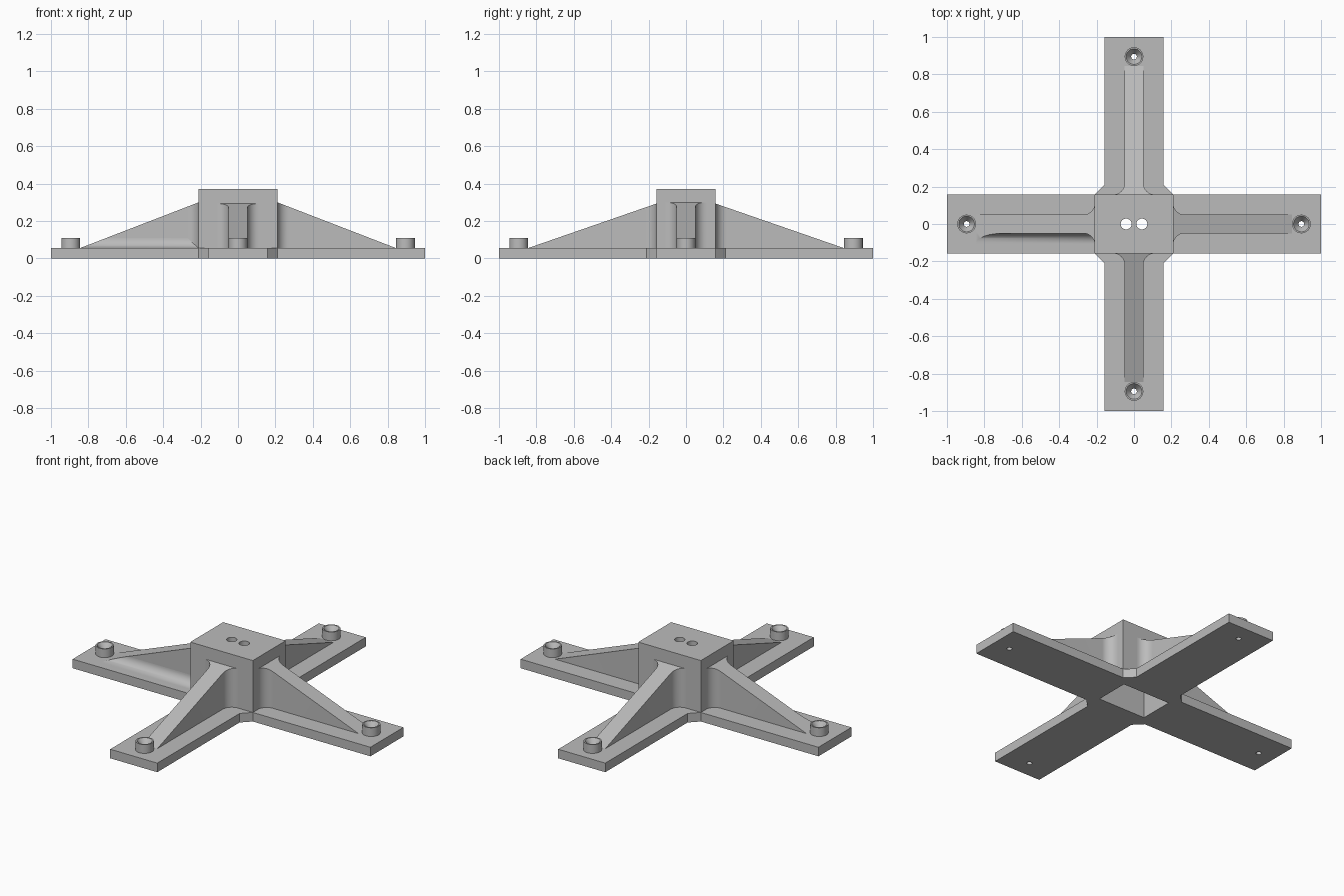
import bpy, bmesh, math
from mathutils import Matrix

if "Cube" in bpy.data.objects:
    bpy.data.objects.remove(bpy.data.objects["Cube"])

grey = bpy.data.materials.new("plain_grey")
grey.use_nodes = True
COLOUR = (0.5, 0.5, 0.5, 1)
grey.diffuse_color = COLOUR
grey.node_tree.nodes["Principled BSDF"].inputs["Base Color"].default_value = COLOUR

ARM, HALF, PLATE = 1.0, 0.158, 0.055      # arm length, half width, plate thickness
HUB_X, HUB_Y, HUB_TOP = 0.21, 0.158, 0.37
RIB, FILLET, RIB_END = 0.05, 0.06, 0.845
BOSS_AT = 0.895


def finish(name, bm, smooth=True):
    """Turn a bmesh into a named grey object."""
    bmesh.ops.recalc_face_normals(bm, faces=bm.faces)
    mesh = bpy.data.meshes.new(name)
    bm.to_mesh(mesh)
    bm.free()
    mesh.materials.append(grey)
    ob = bpy.data.objects.new(name, mesh)
    bpy.context.collection.objects.link(ob)
    if smooth:
        bpy.ops.object.select_all(action='DESELECT')
        ob.select_set(True)
        bpy.context.view_layer.objects.active = ob
        bpy.ops.object.shade_smooth_by_angle(angle=math.radians(35))
    return ob


def prism(outline, bottom, top):
    """Extrude a plan outline; top is a function of the point."""
    bm = bmesh.new()
    low = [bm.verts.new((x, y, bottom)) for x, y in outline]
    high = [bm.verts.new((x, y, top(x))) for x, y in outline]
    bm.faces.new(low)
    bm.faces.new(high)
    for i in range(len(low)):
        j = (i + 1) % len(low)
        bm.faces.new((low[i], low[j], high[j], high[i]))
    return bm


def rectangle(hx, hy):
    return [(-hx, -hy), (hx, -hy), (hx, hy), (-hx, hy)]


def circle(x, y, r, n=32):
    return [(x + r * math.cos(i * math.tau / n), y + r * math.sin(i * math.tau / n)) for i in range(n)]


def cut(ob, outline, bottom, top):
    """Cut a straight hole and remove the cutter."""
    cutter = finish("cutter", prism(outline, bottom, lambda x: top), False)
    cutter.hide_render = True
    mod = ob.modifiers.new("cut", 'BOOLEAN')
    mod.operation, mod.object, mod.solver = 'DIFFERENCE', cutter, 'EXACT'
    bpy.context.view_layer.objects.active = ob
    bpy.ops.object.modifier_apply(modifier=mod.name)
    bpy.data.objects.remove(cutter)


# Cross plate with chamfered inner corners
outline = []
for k in range(4):
    c, s = round(math.cos(k * math.pi / 2)), round(math.sin(k * math.pi / 2))
    for x, y in ((HUB_X, -HALF), (ARM, -HALF), (ARM, HALF), (HUB_X, HALF)):
        outline.append((c * x - s * y, s * x + c * y))
plate = finish("cross_plate", prism(outline, 0, lambda x: PLATE))

# Hollow hub with two holes through its roof
hub = finish("hub", prism(rectangle(HUB_X, HUB_Y), 0.02, lambda x: HUB_TOP))
for part in (plate, hub):
    cut(part, rectangle(0.16, 0.105), -0.1, 0.32)
for x in (-0.042, 0.042):
    cut(hub, circle(x, 0, 0.029), 0.25, 0.5)

# Sloped ribs flaring into the hub, and a countersunk boss on each arm
for k, side in enumerate(("left", "back", "right", "front")):
    turn = Matrix.Rotation(k * math.pi / 2, 4, 'Z')
    start, peak = (HUB_X, 0.30) if k % 2 == 0 else (HUB_Y, 0.293)
    slope = (peak - PLATE) / (RIB_END - start)

    def rib_top(x):
        return PLATE + slope * (RIB_END - x)

    flare = []
    for i in range(13):
        a = i * math.pi / 24
        flare.append((start + FILLET * (1 - math.cos(a)), RIB + FILLET * (1 - math.sin(a))))
    half = flare + [(RIB_END, RIB)]
    bm = prism(half + [(x, -y) for x, y in reversed(half)], 0.04, rib_top)
    bm.transform(turn)
    finish(side + "_rib", bm)

    # Rounded foot along the front of the right rib
    if side == "right":
        r = 0.055
        arc = [(RIB - 0.01, 0.04), (RIB - 0.01, PLATE + r)]
        for i in range(13):
            a = i * math.pi / 24
            arc.append((RIB + r * (1 - math.cos(a)), PLATE + r * (1 - math.sin(a))))
        arc.append((RIB + r, 0.04))
        bm = bmesh.new()
        face = bm.faces.new([bm.verts.new((start, y, z)) for y, z in arc])
        new = bmesh.ops.extrude_face_region(bm, geom=[face])["geom"]
        bmesh.ops.translate(bm, vec=(RIB_END - start, 0, 0),
                            verts=[v for v in new if isinstance(v, bmesh.types.BMVert)])
        bmesh.ops.bisect_plane(bm, geom=bm.verts[:] + bm.edges[:] + bm.faces[:],
                               plane_co=(RIB_END, 0, PLATE), plane_no=(slope, 0, 1),
                               clear_outer=True)
        bmesh.ops.holes_fill(bm, edges=[e for e in bm.edges if e.is_boundary])
        bm.transform(turn)
        finish("right_rib_foot", bm)

    # Turned boss: outer wall, rim, countersink, bore
    profile = [(0.05, 0.04), (0.05, 0.108), (0.042, 0.108), (0.015, 0.07), (0.015, 0.04)]
    bm = bmesh.new()
    rings = [[bm.verts.new((x, y, z)) for x, y in circle(BOSS_AT, 0, r)] for r, z in profile]
    for a, b in zip(rings, rings[1:] + rings[:1]):
        for i in range(len(a)):
            j = (i + 1) % len(a)
            bm.faces.new((a[i], a[j], b[j], b[i]))
    bm.transform(turn)
    finish(side + "_boss", bm)
    centre = turn.to_3x3().col[0] * BOSS_AT
    cut(plate, circle(centre.x, centre.y, 0.015), -0.1, 0.2)
